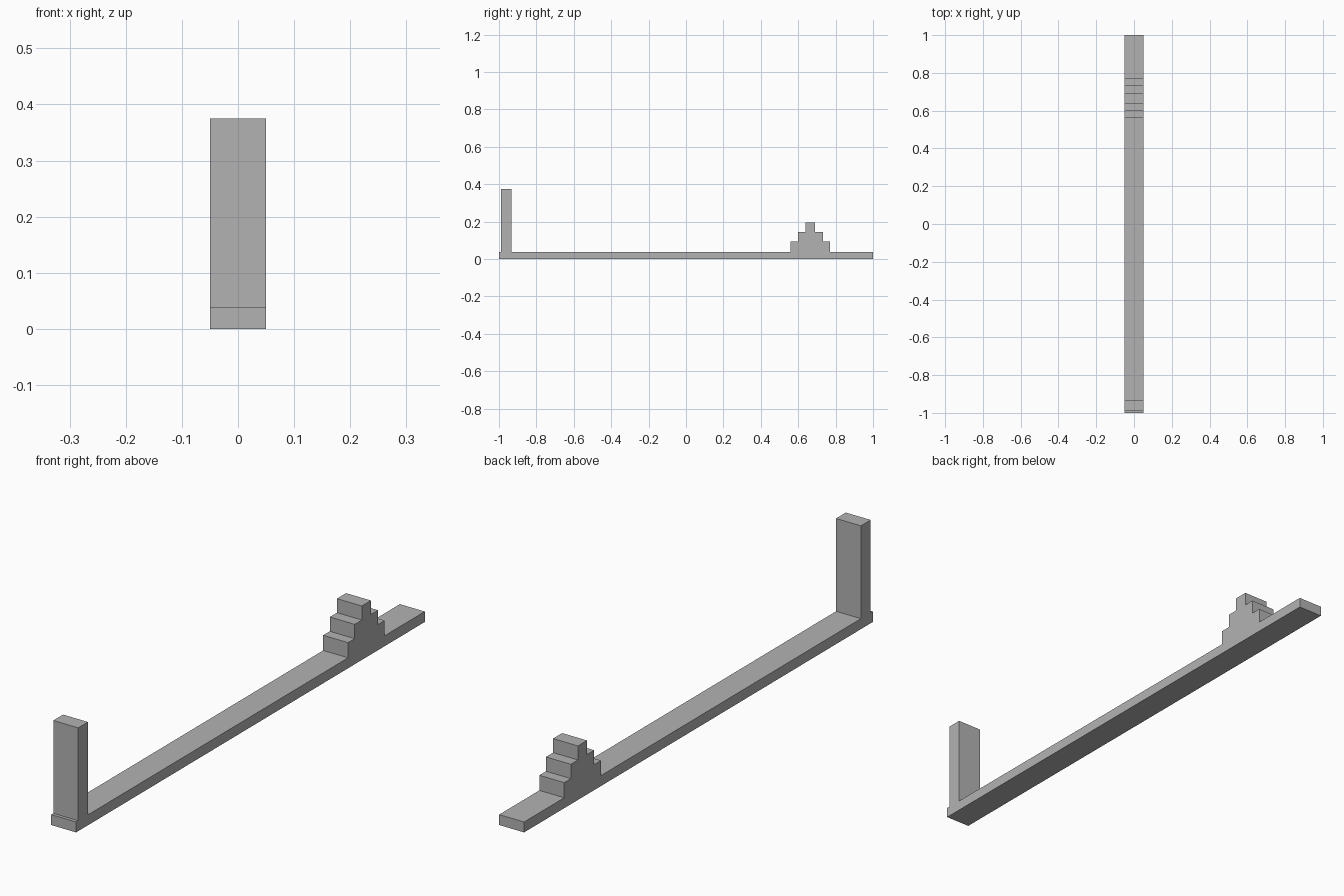
import bpy
import bmesh

cube = bpy.data.objects.get("Cube")
if cube:
    bpy.data.objects.remove(cube, do_unlink=True)

HALF_WIDTH = 0.05
BASE_TOP = 0.038

grey = bpy.data.materials.new("mid grey")
grey.use_nodes = True
colour = (0.45, 0.45, 0.45, 1)
grey.diffuse_color = colour
grey.node_tree.nodes["Principled BSDF"].inputs["Base Color"].default_value = colour


def extrude_profile(name, profile):
    """Extrude a (y, z) outline across the full width."""
    bm = bmesh.new()
    face = bm.faces.new([bm.verts.new((-HALF_WIDTH, y, z)) for y, z in profile])
    result = bmesh.ops.extrude_face_region(bm, geom=[face])
    verts = [v for v in result["geom"] if isinstance(v, bmesh.types.BMVert)]
    bmesh.ops.translate(bm, verts=verts, vec=(2 * HALF_WIDTH, 0, 0))
    bmesh.ops.recalc_face_normals(bm, faces=bm.faces)
    mesh = bpy.data.meshes.new(name)
    bm.to_mesh(mesh)
    bm.free()
    mesh.materials.append(grey)
    obj = bpy.data.objects.new(name, mesh)
    bpy.context.collection.objects.link(obj)
    return obj


def box_profile(y0, y1, z0, z1):
    return [(y0, z0), (y1, z0), (y1, z1), (y0, z1)]


# Long flat base plank
extrude_profile("base_plank", box_profile(-1, 1, 0, BASE_TOP))

# Upright post near the front end
extrude_profile("front_post", box_profile(-0.988, -0.932, BASE_TOP, 0.375))

# Symmetric stepped mound: (half length, top height) of each tier
centre = 0.665
tiers = [(0.105, 0.093), (0.067, 0.145), (0.026, 0.196)]
side = []
bottom = BASE_TOP
for half, top in tiers:
    side += [(half, bottom), (half, top)]
    bottom = top
outline = [(centre + y, z) for y, z in side]
outline += [(centre - y, z) for y, z in reversed(side)]
extrude_profile("stepped_mound", outline)
